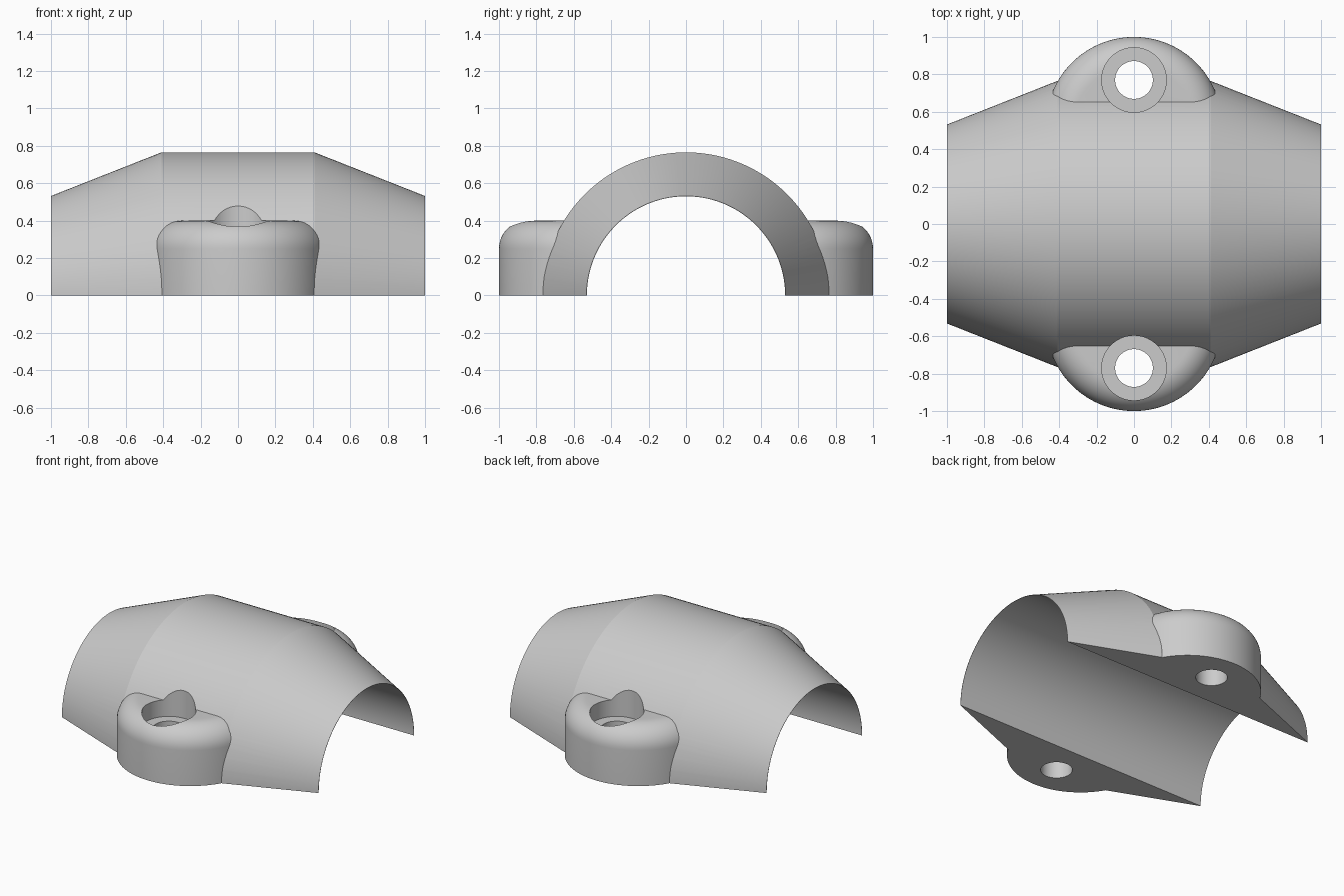
import bpy
import bmesh
import math
from mathutils import Matrix, Vector

cube = bpy.data.objects.get("Cube")
if cube:
    bpy.data.objects.remove(cube, do_unlink=True)

# Single plain grey material
grey = bpy.data.materials.new("plain grey")
grey.use_nodes = True
GREY = (0.6, 0.6, 0.6, 1)
grey.diffuse_color = GREY
grey.node_tree.nodes["Principled BSDF"].inputs["Base Color"].default_value = GREY

BORE = 0.53        # inner radius of the half shell
SHELL = 0.765      # outer radius along the middle
LUG_Y, LUG_R, LUG_H, FILLET = 0.53, 0.47, 0.40, 0.15
HOLE_Y = 0.77


def lathe(name, profile, matrix=Matrix(), steps=128):
    """Solid of revolution about local z from (radius, height) points, capped."""
    bm = bmesh.new()
    rings = []
    for r, h in profile:
        ring = []
        for i in range(steps):
            a = 2 * math.pi * (i + 0.5) / steps
            ring.append(bm.verts.new((r * math.cos(a), r * math.sin(a), h)))
        rings.append(ring)
    for low, high in zip(rings, rings[1:]):
        for i in range(steps):
            j = (i + 1) % steps
            bm.faces.new((low[i], low[j], high[j], high[i]))
    bm.faces.new(rings[0][::-1])
    bm.faces.new(rings[-1])
    bmesh.ops.recalc_face_normals(bm, faces=bm.faces)
    bm.transform(matrix)
    return make_object(name, bm)


def make_object(name, bm):
    mesh = bpy.data.meshes.new(name)
    bm.to_mesh(mesh)
    bm.free()
    mesh.materials.append(grey)
    obj = bpy.data.objects.new(name, mesh)
    bpy.context.collection.objects.link(obj)
    return obj


def combine(target, other, operation):
    """Apply a boolean and discard the helper object."""
    other.hide_render = True
    mod = target.modifiers.new(operation.lower(), 'BOOLEAN')
    mod.operation = operation
    mod.solver = 'EXACT'
    mod.object = other
    bpy.context.view_layer.objects.active = target
    bpy.ops.object.modifier_apply(modifier=mod.name)
    bpy.data.objects.remove(other, do_unlink=True)


# Tapered shell, turned about the x axis
along_x = Matrix.Rotation(math.pi / 2, 4, 'Y')
rim = BORE + 0.002
shell = lathe("clamp_half_shell",
              [(rim, -1), (SHELL, -0.41), (SHELL, 0.41), (rim, 1)], along_x)

# Rounded bolt lugs on both sides
lug_profile = [(LUG_R, -0.2)]
for i in range(13):
    a = math.pi / 2 * i / 12
    lug_profile.append((LUG_R - FILLET + FILLET * math.cos(a),
                        LUG_H - FILLET + FILLET * math.sin(a)))
for side in (-1, 1):
    place = Matrix.Translation((0, side * LUG_Y, 0))
    combine(shell, lathe("lug", lug_profile, place), 'UNION')

# Central bore
combine(shell, lathe("bore_cutter", [(BORE, -1.5), (BORE, 1.5)], along_x),
        'DIFFERENCE')

# Stepped bolt holes: narrow through hole with a wide counterbore
for side in (-1, 1):
    place = Matrix.Translation((0, side * HOLE_Y, 0))
    steps = [(0.101, -1.2), (0.101, 0.283), (0.173, 0.283), (0.173, 1)]
    combine(shell, lathe("hole_cutter", steps, place, 64), 'DIFFERENCE')

# Flat mating face at the base
bm = bmesh.new()
bmesh.ops.create_cube(bm, size=4, matrix=Matrix.Translation(Vector((0, 0, -2))))
combine(shell, make_object("base_cutter", bm), 'DIFFERENCE')

# Smooth curved walls, keep real edges crisp
bpy.ops.object.select_all(action='DESELECT')
shell.select_set(True)
bpy.context.view_layer.objects.active = shell
bpy.ops.object.shade_smooth_by_angle(angle=math.radians(20))
